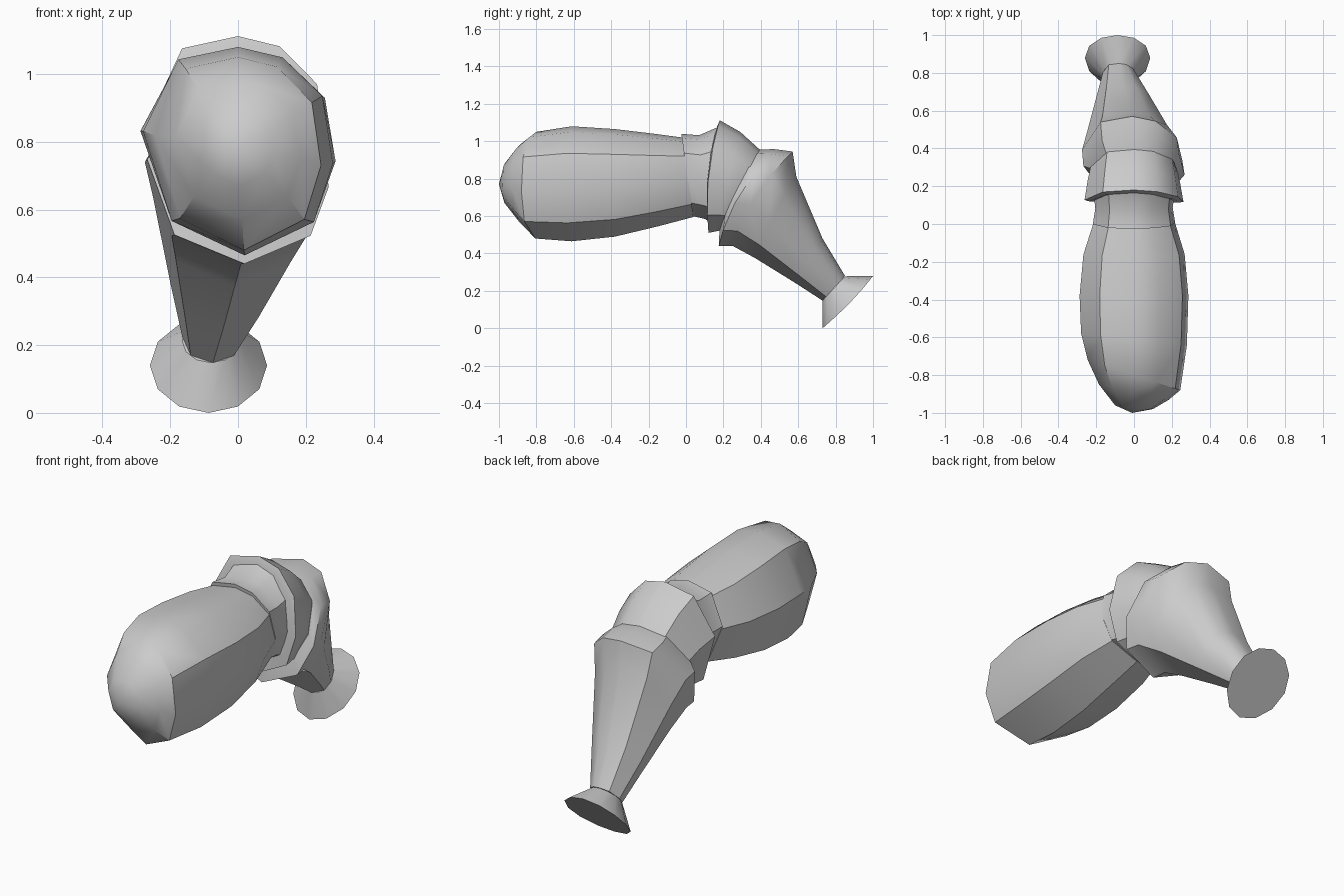
import bpy, bmesh, math
from mathutils import Vector

if "Cube" in bpy.data.objects:
    bpy.data.objects.remove(bpy.data.objects["Cube"])

# Cross-sections in unit coordinates (side, up)
FACET = [(-1, .19), (-.63, .88), (0, 1), (.47, .9), (.89, .53),
         (1, -.12), (.8, -.68), (.07, -1), (-.7, -.67)]
ROUND = [(math.sin(i * math.tau / 12), math.cos(i * math.tau / 12)) for i in range(12)]


def ring(top, bottom, half_width, x=0.0, slant=0.0, bow=0.0):
    """Tilted ring: top/bottom are (y, z); slant swings the sides, bow bends both forward."""
    return top, bottom, half_width, x, slant, bow


def loft(name, rings, section, tip=None, angle=35):
    bm = bmesh.new()
    loops = []
    for top, bottom, w, x, slant, bow in rings:
        t, b = Vector(top), Vector(bottom)
        mid, up = (t + b) / 2, (t - b) / 2
        loops.append([bm.verts.new((x + w * s,
                                    mid.x + up.x * v + slant * s - bow * (1 - v * v),
                                    mid.y + up.y * v)) for s, v in section])
    n = len(section)
    for a, b in zip(loops, loops[1:]):
        for i in range(n):
            j = (i + 1) % n
            bm.faces.new((a[i], a[j], b[j], b[i]))
    if tip:
        p = bm.verts.new(tip)
        for i in range(n):
            bm.faces.new((p, loops[0][(i + 1) % n], loops[0][i]))
    else:
        bm.faces.new(loops[0])
    bm.faces.new(loops[-1])
    bmesh.ops.recalc_face_normals(bm, faces=bm.faces)
    mesh = bpy.data.meshes.new(name)
    bm.to_mesh(mesh)
    bm.free()
    obj = bpy.data.objects.new(name, mesh)
    bpy.context.collection.objects.link(obj)
    bpy.ops.object.select_all(action='DESELECT')
    obj.select_set(True)
    bpy.context.view_layer.objects.active = obj
    bpy.ops.object.shade_smooth_by_angle(angle=math.radians(angle))
    return obj


# Large rounded limb with domed end
loft("upper_limb", [
    ring((-.97, .88), (-.97, .67), .10, slant=-.01),
    ring((-.89, .98), (-.89, .57), .185, slant=-.04),
    ring((-.80, 1.05), (-.80, .48), .245, slant=-.08),
    ring((-.61, 1.08), (-.61, .465), .28, slant=-.03),
    ring((-.38, 1.065), (-.38, .49), .288),
    ring((-.17, 1.04), (-.15, .545), .268),
    ring((-.02, 1.02), (.04, .595), .215),
], FACET, tip=(-.01, -1.0, .77))

# Narrow neck entering the joint
loft("neck", [
    ring((-.025, 1.04), (.035, .60), .218),
    ring((.07, 1.032), (.10, .585), .205),
    ring((.18, 1.08), (.16, .55), .215),
], FACET)

# Flared joint collar
loft("joint_collar", [
    ring((.165, 1.075), (.125, .54), .235, bow=.03),
    ring((.18, 1.112), (.12, .51), .262, bow=.03),
    ring((.29, 1.05), (.17, .52), .245, bow=.01),
    ring((.40, .95), (.22, .53), .225),
    ring((.46, .88), (.28, .55), .18),
], FACET)

# Tapering lower limb with a raised cuff
loft("lower_limb", [
    ring((.44, .86), (.26, .58), .17, bow=.01),
    ring((.39, .955), (.18, .54), .235, bow=.01),
    ring((.47, .958), (.175, .44), .268, bow=.045),
    ring((.57, .945), (.25, .44), .265, x=-.01, bow=.05),
    ring((.59, .81), (.37, .375), .225, x=-.025, bow=.02),
    ring((.73, .48), (.58, .245), .145, x=-.055),
    ring((.85, .28), (.73, .148), .085, x=-.08),
], FACET, angle=40)

# Flared flat-ended foot
loft("foot", [
    ring((.85, .278), (.73, .148), .085, x=-.08),
    ring((1.0, .28), (.73, 0), .173, x=-.087, bow=-.015),
], ROUND)
